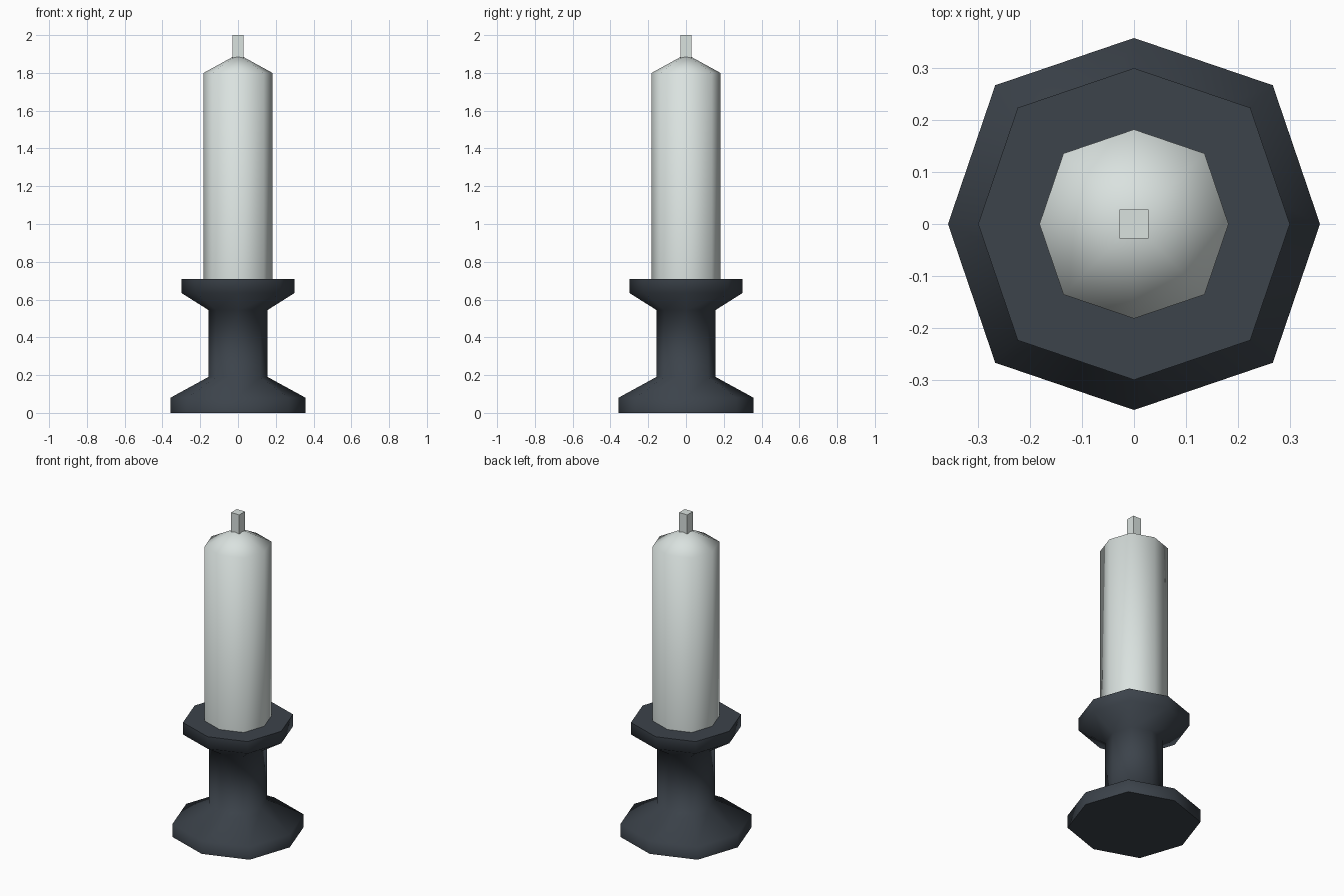
import bpy, bmesh, math

if "Cube" in bpy.data.objects:
    bpy.data.objects.remove(bpy.data.objects["Cube"])


def material(name, rgb):
    m = bpy.data.materials.new(name)
    m.diffuse_color = (*rgb, 1)
    m.use_nodes = True
    m.node_tree.nodes["Principled BSDF"].inputs["Base Color"].default_value = m.diffuse_color
    return m


IRON = material("dark slate", (0.045, 0.056, 0.070))
WAX = material("pale wax", (0.70, 0.76, 0.74))


def finish(bm, name, mat):
    bmesh.ops.recalc_face_normals(bm, faces=bm.faces)
    me = bpy.data.meshes.new(name)
    bm.to_mesh(me)
    bm.free()
    me.materials.append(mat)
    ob = bpy.data.objects.new(name, me)
    bpy.context.collection.objects.link(ob)
    bpy.ops.object.select_all(action='DESELECT')
    ob.select_set(True)
    bpy.context.view_layer.objects.active = ob
    bpy.ops.object.shade_smooth_by_angle(angle=math.radians(60))
    return ob


def octagon_lathe(name, profile, mat):
    """Stack eight-sided rings; diagonal corners sit slightly further out."""
    bm = bmesh.new()
    rings = []
    for r, z in profile:
        if r == 0:
            rings.append([bm.verts.new((0, 0, z))] * 8)
            continue
        ring = []
        for i in range(8):
            a, k = i * math.pi / 4, r * (1.055 if i % 2 else 1.0)
            ring.append(bm.verts.new((k * math.cos(a), k * math.sin(a), z)))
        rings.append(ring)
    for lo, hi in zip(rings, rings[1:]):
        for i in range(8):
            j = (i + 1) % 8
            corners = [lo[i], lo[j], hi[j], hi[i]]
            bm.faces.new(list(dict.fromkeys(corners)))
    for ring in (rings[0], rings[-1]):
        if ring[0] is not ring[1]:
            bm.faces.new(ring)
    return finish(bm, name, mat)


# Holder: foot, stem and cup in one turned piece
octagon_lathe("candle_holder", [(0.358, 0), (0.358, 0.08), (0.157, 0.19),
                                (0.157, 0.545), (0.30, 0.635), (0.30, 0.71)], IRON)

# Candle with a pointed top
octagon_lathe("candle", [(0.182, 0.70), (0.182, 1.80), (0, 1.90)], WAX)

# Square wick
bm = bmesh.new()
bmesh.ops.create_cube(bm, size=1)
for v in bm.verts:
    v.co.x *= 0.056
    v.co.y *= 0.056
    v.co.z = 1.935 + v.co.z * 0.13
finish(bm, "wick", WAX)
